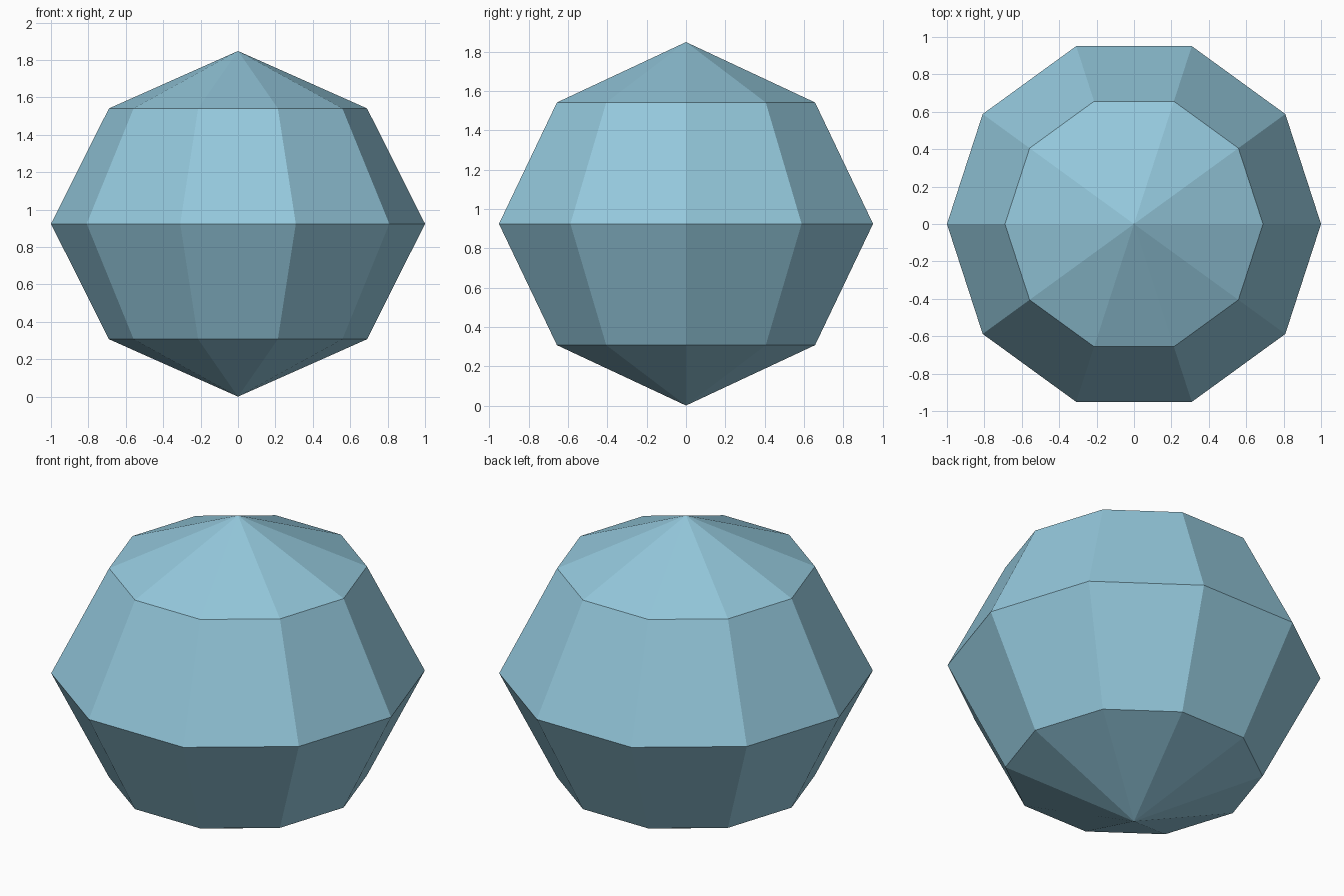
import bpy, bmesh, math

if "Cube" in bpy.data.objects:
    bpy.data.objects.remove(bpy.data.objects["Cube"])

SIDES = 10
MID = 0.924                                  # height of the widest ring
RINGS = [(0.69, MID - 0.617), (1.0, MID), (0.69, MID + 0.617)]

blue = bpy.data.materials.new("pale_blue")
blue.diffuse_color = (0.296, 0.578, 0.716, 1)
blue.use_nodes = True
blue.node_tree.nodes["Principled BSDF"].inputs["Base Color"].default_value = blue.diffuse_color

bm = bmesh.new()

# stacked ten-sided rings
rings = []
for r, z in RINGS:
    rings.append([bm.verts.new((r * math.cos(a), r * math.sin(a), z))
                  for a in (i * math.tau / SIDES for i in range(SIDES))])

# pointed ends
bottom = bm.verts.new((0, 0, 0))
top = bm.verts.new((0, 0, 2 * MID))

for i in range(SIDES):
    j = (i + 1) % SIDES
    bm.faces.new((bottom, rings[0][j], rings[0][i]))
    for lo, hi in zip(rings, rings[1:]):
        bm.faces.new((lo[i], lo[j], hi[j], hi[i]))
    bm.faces.new((rings[-1][i], rings[-1][j], top))

# faceted ball, flat shaded
mesh = bpy.data.meshes.new("faceted_ball")
bm.to_mesh(mesh)
bm.free()
mesh.materials.append(blue)
ball = bpy.data.objects.new("faceted_ball", mesh)
bpy.context.collection.objects.link(ball)
